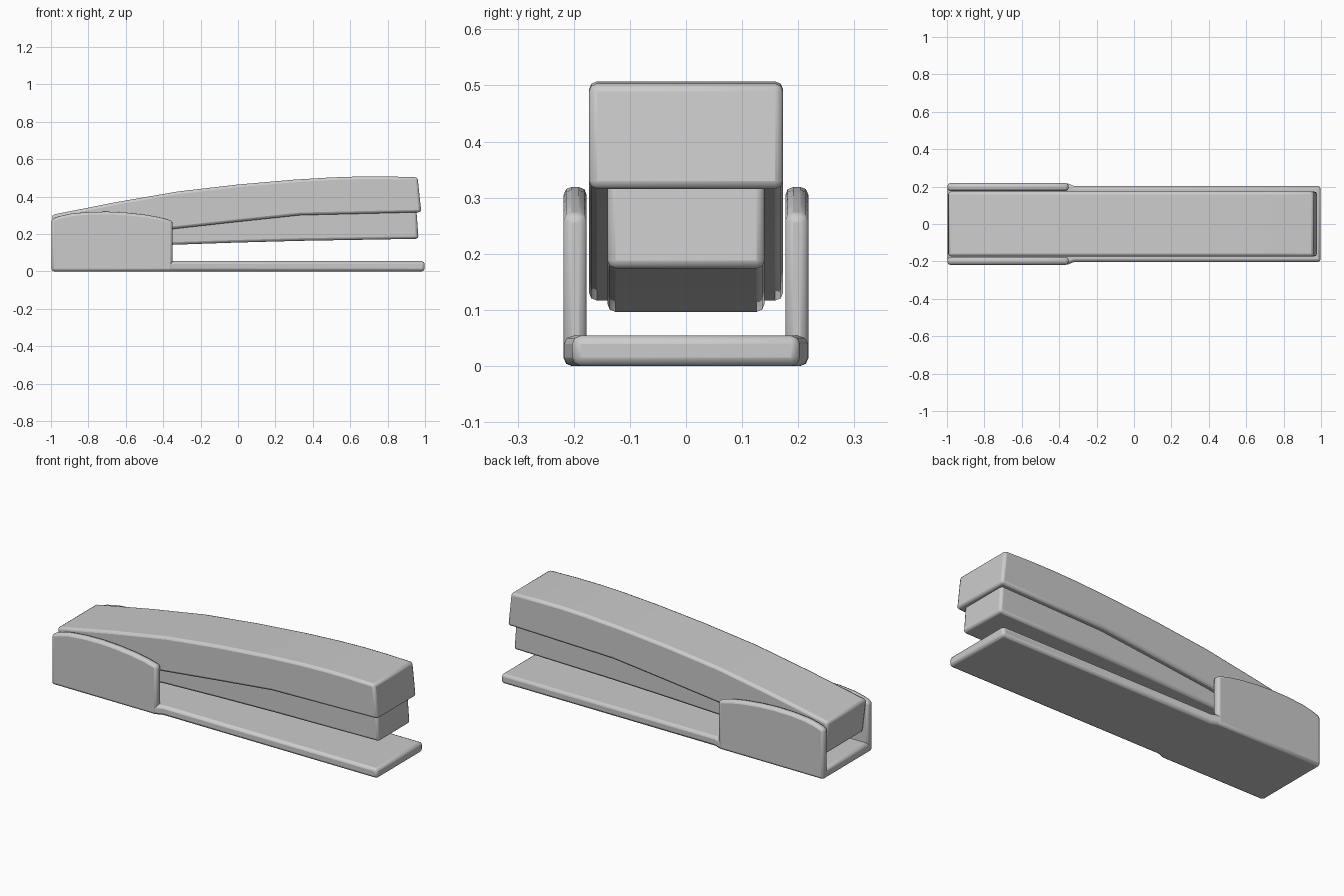
import bpy, bmesh
from mathutils import Vector

if "Cube" in bpy.data.objects:
    bpy.data.objects.remove(bpy.data.objects["Cube"])


def extrude(name, points, offset, bevel, segments=2):
    """Prism from a closed outline, swept by offset, with softened edges."""
    bm = bmesh.new()
    face = bm.faces.new([bm.verts.new(p) for p in points])
    res = bmesh.ops.extrude_face_region(bm, geom=[face])
    moved = [v for v in res["geom"] if isinstance(v, bmesh.types.BMVert)]
    bmesh.ops.translate(bm, verts=moved, vec=Vector(offset))
    bmesh.ops.recalc_face_normals(bm, faces=bm.faces)
    mesh = bpy.data.meshes.new(name)
    bm.to_mesh(mesh)
    bm.free()
    ob = bpy.data.objects.new(name, mesh)
    bpy.context.collection.objects.link(ob)
    mod = ob.modifiers.new("soft_edges", 'BEVEL')
    mod.width = bevel
    mod.segments = segments
    mod.limit_method = 'ANGLE'
    mod.angle_limit = 0.5
    bpy.ops.object.select_all(action='DESELECT')
    bpy.context.view_layer.objects.active = ob
    ob.select_set(True)
    bpy.ops.object.shade_smooth_by_angle(angle=0.6)
    return ob


def side_profile(name, xz, y0, y1, bevel, segments=2):
    return extrude(name, [(x, y0, z) for x, z in xz], (0, y1 - y0, 0), bevel, segments)


# Base plate, slightly wider under the rear walls
half = [(-0.998, 0.217), (-0.355, 0.217), (-0.32, 0.203), (0.998, 0.203)]
outline = half + [(x, -y) for x, y in reversed(half)]
extrude("base_plate", [(x, y, 0) for x, y in outline], (0, 0, 0.054), 0.015)

# Arched rear side walls
wall = [(-0.998, 0), (-0.998, 0.278), (-0.95, 0.296), (-0.89, 0.309), (-0.8, 0.317),
        (-0.7, 0.319), (-0.6, 0.314), (-0.5, 0.303), (-0.42, 0.289), (-0.35, 0.27),
        (-0.35, 0)]
for side, label in ((-1, "front"), (1, "back")):
    side_profile(f"{label}_side_wall", wall, side * 0.177, side * 0.218, 0.014)

# Curved top arm
arm = [(-0.995, 0.302), (-0.65, 0.370), (-0.32, 0.427), (0.0, 0.464), (0.3, 0.49),
       (0.5, 0.502), (0.65, 0.507), (0.8, 0.507), (0.96, 0.503),
       (0.98, 0.316), (0.33, 0.300), (0.0, 0.265), (-0.35, 0.226), (-0.65, 0.174),
       (-0.972, 0.114)]
side_profile("top_arm", arm, -0.173, 0.173, 0.014)

# Narrower staple magazine below the arm
magazine = [(-0.93, 0.2), (-0.35, 0.3), (0.3, 0.37), (0.95, 0.38), (0.965, 0.174),
            (0.33, 0.163), (0.0, 0.154), (-0.35, 0.142), (-0.65, 0.123), (-0.93, 0.095)]
side_profile("staple_magazine", magazine, -0.14, 0.14, 0.014)
